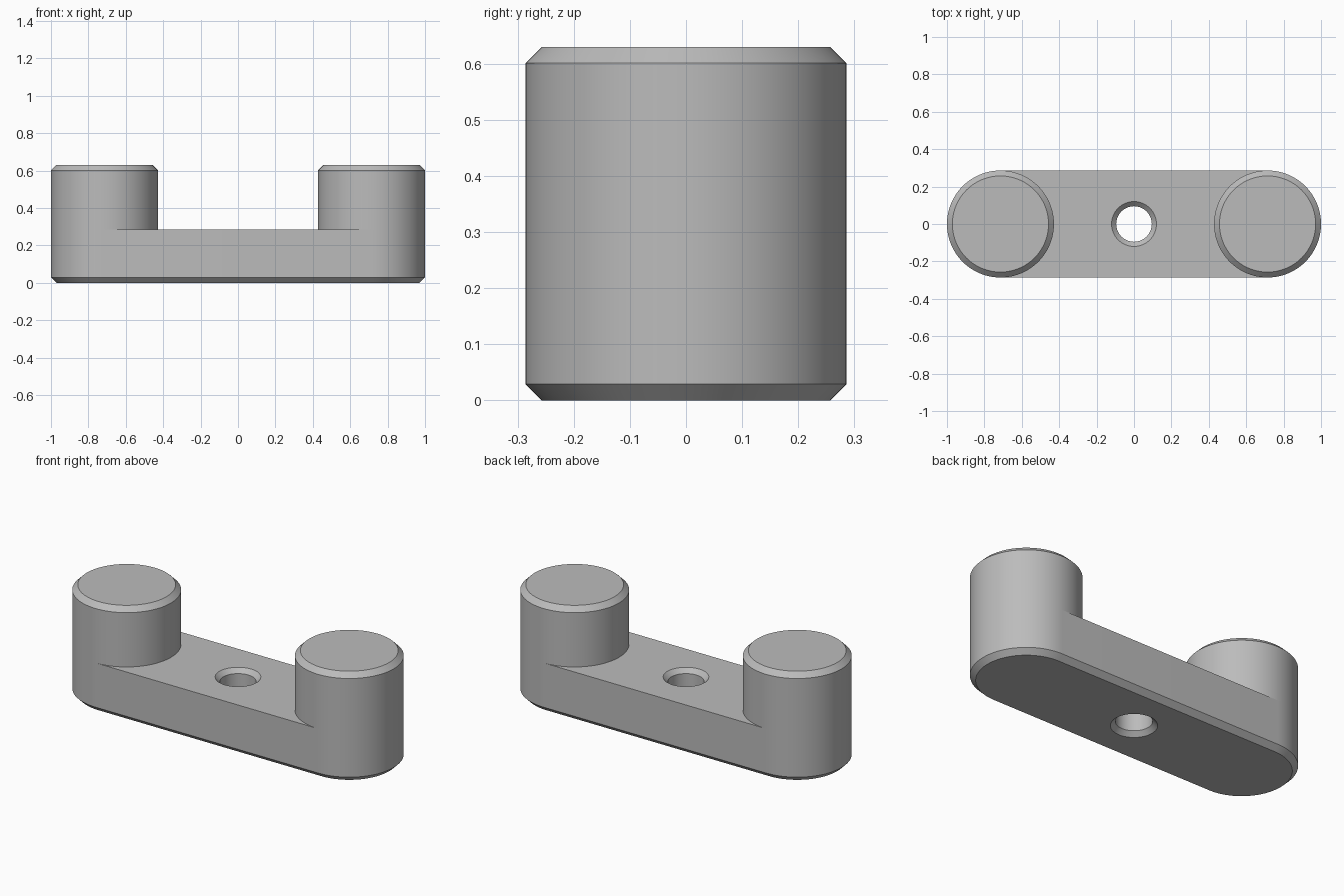
import bpy
import bmesh
from math import cos, sin, pi

cube = bpy.data.objects.get("Cube")
if cube:
    bpy.data.objects.remove(cube, do_unlink=True)

# Main dimensions
RADIUS, CENTRE = 0.286, 0.714
BAR_TOP, POST_TOP = 0.286, 0.63
CHAMFER = 0.029
HOLE, RIM = 0.095, 0.12
STEPS = 48  # segments per half circle

grey = bpy.data.materials.new("plain grey")
grey.use_nodes = True
colour = (0.5, 0.5, 0.5, 1)
grey.diffuse_color = colour
grey.node_tree.nodes["Principled BSDF"].inputs["Base Color"].default_value = colour


def circle(radius, z, count, x=0, start=0):
    angles = [start + 2 * pi * i / count for i in range(count)]
    return [(x + radius * cos(a), radius * sin(a), z) for a in angles]


def stadium(radius, z):
    points = []
    for side in (1, -1):
        for i in range(STEPS + 1):
            a = -pi / 2 + pi * i / STEPS
            points.append((side * (CENTRE + radius * cos(a)), side * radius * sin(a), z))
    return points


def loft(name, rings, closed=False, cap=False):
    """Skin a stack of rings, joining the last to the first if closed."""
    bm = bmesh.new()
    loops = [[bm.verts.new(p) for p in ring] for ring in rings]
    pairs = list(zip(loops, loops[1:]))
    if closed:
        pairs.append((loops[-1], loops[0]))
    for a, b in pairs:
        for i in range(len(a)):
            j = (i + 1) % len(a)
            bm.faces.new((a[i], a[j], b[j], b[i]))
    if cap:
        bm.faces.new(loops[-1])
    bmesh.ops.recalc_face_normals(bm, faces=bm.faces)
    mesh = bpy.data.meshes.new(name)
    bm.to_mesh(mesh)
    bm.free()
    mesh.materials.append(grey)
    obj = bpy.data.objects.new(name, mesh)
    bpy.context.collection.objects.link(obj)
    bpy.ops.object.select_all(action="DESELECT")
    obj.select_set(True)
    bpy.context.view_layer.objects.active = obj
    bpy.ops.object.shade_smooth_by_angle()


# Round-ended bar with a chamfered base and a countersunk through hole
count = 2 * (STEPS + 1)
sink = RIM - HOLE
first = -pi / 2 + pi / count
loft("bar", [
    circle(RIM, BAR_TOP, count, start=first),
    stadium(RADIUS, BAR_TOP),
    stadium(RADIUS, CHAMFER),
    stadium(RADIUS - CHAMFER, 0),
    circle(RIM, 0, count, start=first),
    circle(HOLE, sink, count, start=first),
    circle(HOLE, BAR_TOP - sink, count, start=first),
], closed=True)

# Chamfered round post at each end
for name, x in (("left_post", CENTRE), ("right_post", -CENTRE)):
    loft(name, [
        circle(RADIUS, BAR_TOP, 2 * STEPS, x),
        circle(RADIUS, POST_TOP - CHAMFER, 2 * STEPS, x),
        circle(RADIUS - CHAMFER, POST_TOP, 2 * STEPS, x),
    ], cap=True)
